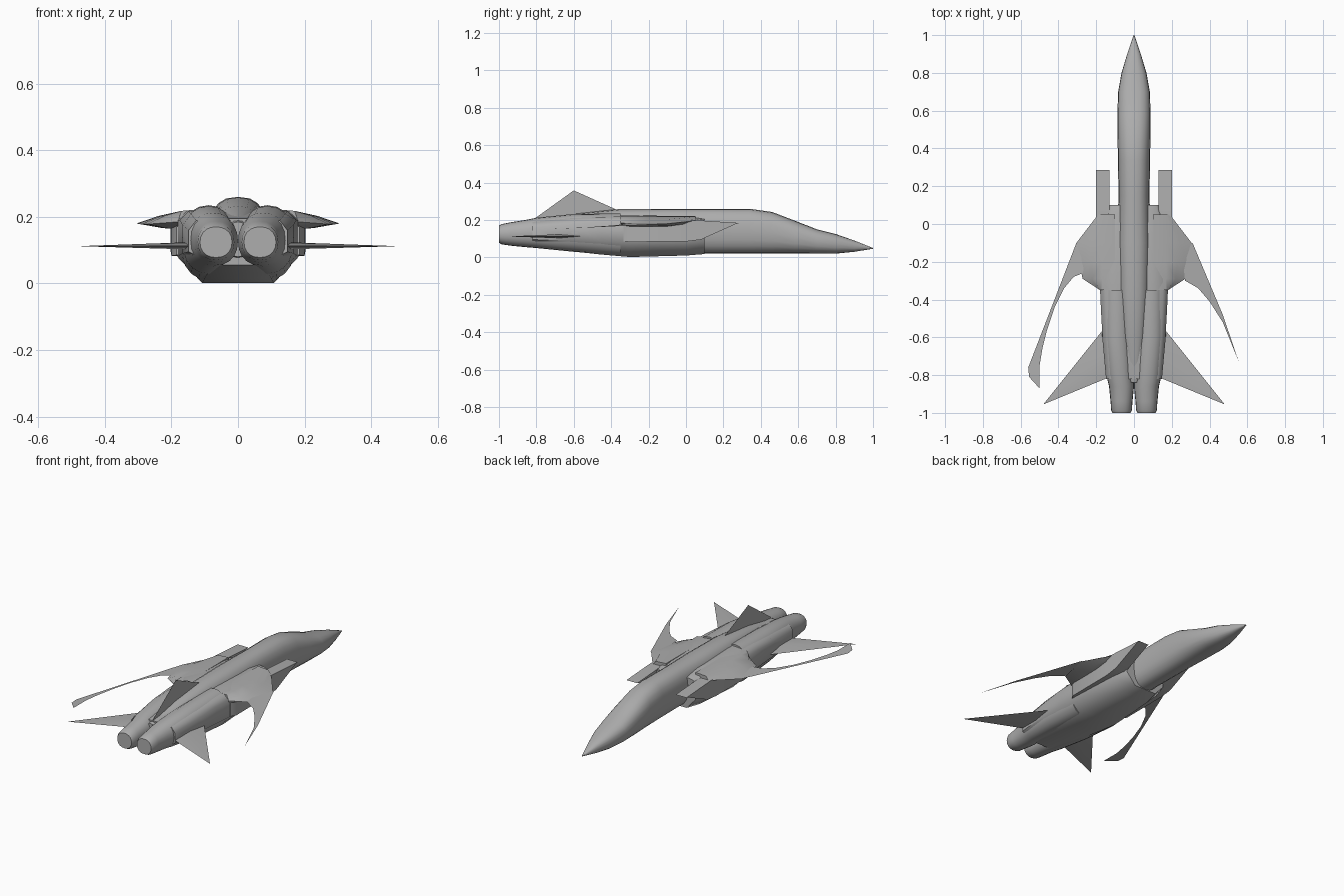
import bpy, bmesh, math

if "Cube" in bpy.data.objects:
    bpy.data.objects.remove(bpy.data.objects["Cube"])

grey = bpy.data.materials.new("airframe grey")
grey.use_nodes = True
grey.diffuse_color = (0.42, 0.42, 0.42, 1)
grey.node_tree.nodes["Principled BSDF"].inputs["Base Color"].default_value = grey.diffuse_color


def make(name, bm, smooth=40):
    bmesh.ops.remove_doubles(bm, verts=bm.verts, dist=1e-5)
    bmesh.ops.recalc_face_normals(bm, faces=bm.faces)
    me = bpy.data.meshes.new(name)
    bm.to_mesh(me)
    bm.free()
    me.materials.append(grey)
    ob = bpy.data.objects.new(name, me)
    bpy.context.collection.objects.link(ob)
    bpy.ops.object.select_all(action="DESELECT")
    ob.select_set(True)
    bpy.context.view_layer.objects.active = ob
    bpy.ops.object.shade_smooth_by_angle(angle=math.radians(smooth))
    return ob


def loft(name, rings, smooth=40):
    """Skin a row of equal rings and cap both ends."""
    bm = bmesh.new()
    rows = [[bm.verts.new(p) for p in ring] for ring in rings]
    n = len(rows[0])
    for a, b in zip(rows, rows[1:]):
        for i in range(n):
            j = (i + 1) % n
            bm.faces.new((a[i], a[j], b[j], b[i]))
    bm.faces.new(rows[0])
    bm.faces.new(rows[-1])
    return make(name, bm, smooth)


def oval(y, w, zb, zt, cx=0, e=0.8, n=20):
    ring = []
    for i in range(n):
        t = 2 * math.pi * i / n
        c, s = math.cos(t), math.sin(t)
        x = cx + w * math.copysign(abs(c) ** e, c)
        z = (zb + zt) / 2 + (zt - zb) / 2 * math.copysign(abs(s) ** e, s)
        ring.append((x, y, z))
    return ring


def plate(name, points, root_thick=0.0, smooth=20):
    """Thin panel; points given with thickness fall to nothing at the tip (point 1)."""
    bm = bmesh.new()
    if not root_thick:
        bm.faces.new([bm.verts.new(p) for p in points])
    else:
        a, tip, b = [bm.verts.new(p) for p in points]
        c = bm.verts.new([(p + q) / 2 + d for p, q, d in zip(points[0], points[2], (0, 0, root_thick / 2))])
        d = bm.verts.new((c.co.x, c.co.y, c.co.z - root_thick))
        for f in ((a, tip, c), (c, tip, b), (a, d, tip), (d, b, tip), (a, c, b, d)):
            bm.faces.new(f)
    return make(name, bm, smooth)


# Forward fuselage, canopy hump and spine: y, half width, bottom, top
body = [(1, .002, .046, .05), (.9, .036, .03, .09), (.8, .066, .02, .125),
        (.7, .084, .02, .15), (.58, .088, .02, .197), (.46, .087, .02, .243),
        (.34, .085, .02, .26), (.15, .082, .02, .26), (-.1, .09, .02, .26),
        (-.36, .085, .03, .258), (-.6, .07, .05, .232), (-.84, .03, .08, .185)]
loft("fuselage", [oval(*s) for s in body])

# Wide centre body: y, bottom half width, side half width, bottom, side low, side high, top
hull = [(.10, .075, .135, .018, .085, .185, .205), (0, .095, .165, .01, .08, .19, .22),
        (-.3, .108, .182, .002, .08, .19, .225), (-.45, .10, .175, .015, .085, .19, .222),
        (-.62, .09, .166, .033, .09, .175, .215), (-.82, .07, .148, .055, .095, .16, .195)]
rings = []
for y, wb, ws, zb, zl, zh, zt in hull:
    half = [(wb, zb), (ws, zl), (ws, zh), (ws * .85, zt - .006), (ws * .5, zt)]
    rings.append([(x, y, z) for x, z in half] + [(-x, y, z) for x, z in reversed(half)])
loft("centre_body", rings, 50)

engine = [(-.35, .085, .01, .235), (-.6, .08, .03, .232), (-.8, .072, .05, .212),
          (-.86, .066, .055, .2), (-.94, .058, .063, .187), (-.985, .055, .07, .178),
          (-1, .048, .078, .17)]

# Planform of the narrow wing and of the broader-tipped wing, from the glove outwards
narrow_wing = [(.25, -.1), (.31, -.1), (.47, -.48), (.555, -.73), (.47, -.52), (.4, -.41),
               (.34, -.34), (.27, -.3)]
broad_wing = [(.25, -.1), (.305, -.1), (.56, -.76), (.555, -.81), (.5, -.87), (.5, -.75),
              (.485, -.66), (.46, -.56), (.42, -.44), (.37, -.34), (.32, -.28), (.27, -.26)]

for side, m in (("left", 1), ("right", -1)):
    # Engine pod with rounded nozzle end
    loft(side + "_engine", [oval(y, w, zb, zt, m * (.088 if y > -.7 else .075 if y > -.83 else .066), .9)
                            for y, w, zb, zt in engine], 60)

    # Raked air intake running back along the body side
    duct = [(.285, .19, .178, .184), (.08, .19, .095, .197), (0, .2, .085, .2),
            (-.3, .2, .083, .205), (-.335, .185, .085, .2)]
    loft(side + "_intake", [[(m * x, y - (.02 if z == zb and y > .2 else 0), z) for x, z in
                            ((.13, zb), (xo + .012 if y > .05 else xo, zb),
                             (xo + .012 if y > .05 else xo, zt), (.13, zt))]
                           for y, xo, zb, zt in duct], 25)

    # Wing glove: y, outer half width, outer height
    glove = [(.05, .19, .196), (-.1, .305, .18), (-.2, .29, .178), (-.29, .272, .178), (-.35, .18, .185)]
    loft(side + "_wing_glove", [[(m * .1, y, .222), (m * .17, y, .218), (m * (.17 + xo) / 2, y, .203),
                                 (m * xo, y, z), (m * (.16 + xo) / 2, y, z - .012), (m * .1, y, .16)]
                                for y, xo, z in glove])

    # Swept sickle wing
    shape = narrow_wing if m > 0 else broad_wing
    plate(side + "_wing", [(m * x, y, .181 - (x - .3) * .115) for x, y in shape])

    # Tailplane, thick at the root
    plate(side + "_tailplane", [(m * .14, -.53, .113), (m * .48, -.955, .112), (m * .14, -.815, .113)], .022)

# Single central tail fin
plate("tail_fin", [(0, -.36, .25), (0, -.6, .358), (0, -.82, .2), (0, -.8, .16), (0, -.4, .2)])
